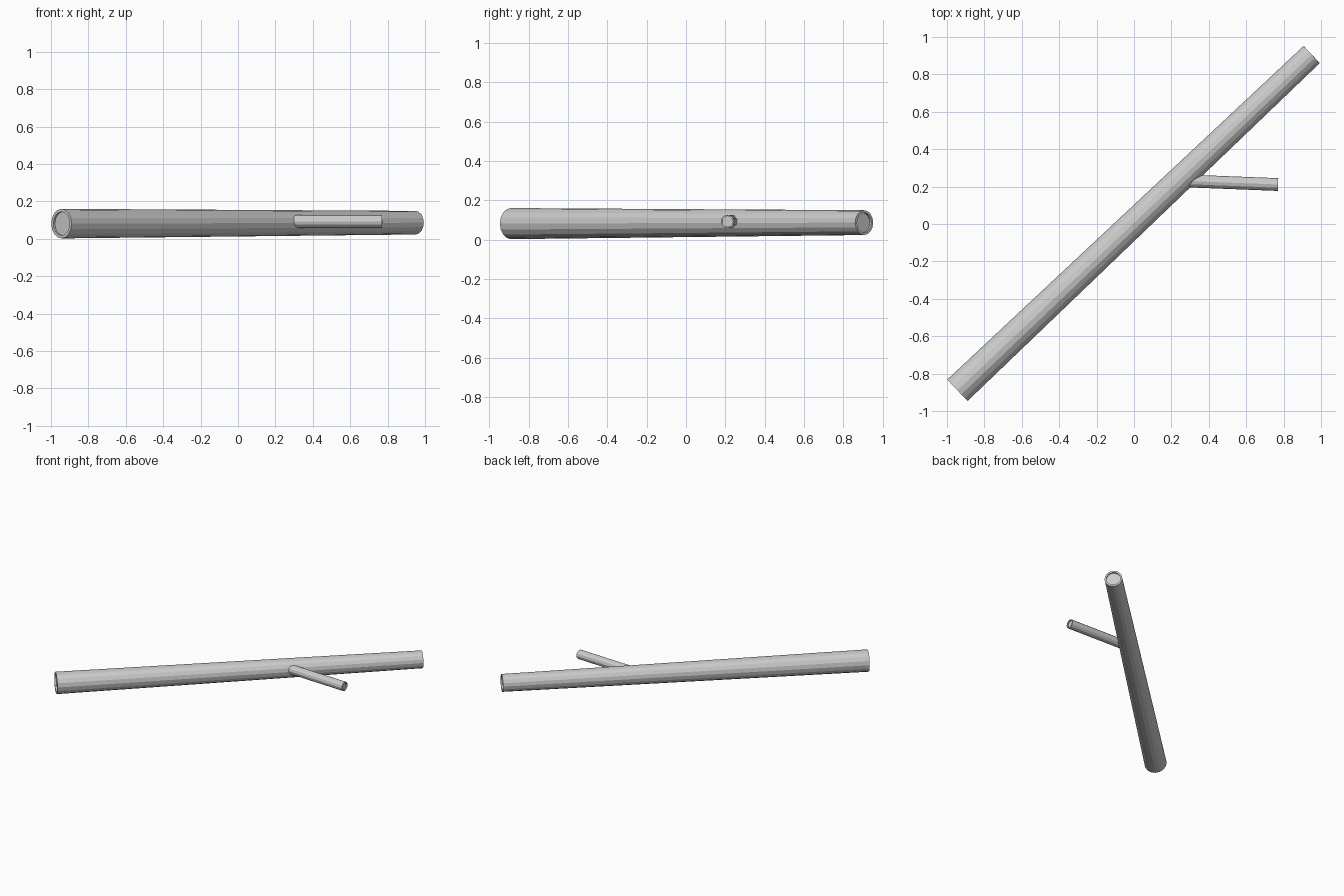
import bpy, bmesh
from mathutils import Vector

if "Cube" in bpy.data.objects:
    bpy.data.objects.remove(bpy.data.objects["Cube"])


def log(name, start, end, r0, r1, sides, inset, recess):
    """Tapered flat-faced log with a rim and a recessed cut face at each end."""
    start, end = Vector(start), Vector(end)
    axis = end - start
    bm = bmesh.new()
    bmesh.ops.create_cone(bm, cap_ends=True, segments=sides,
                          radius1=r0, radius2=r1, depth=axis.length)
    caps = [f for f in bm.faces if len(f.verts) > 4]
    for cap in caps:
        r = r0 if cap.normal.z < 0 else r1
        inward = -cap.normal.copy()
        bmesh.ops.inset_region(bm, faces=[cap], thickness=r * inset)
        # sink the cut face straight into the log
        out = bmesh.ops.extrude_discrete_faces(bm, faces=[cap])["faces"]
        bmesh.ops.translate(bm, verts=out[0].verts, vec=inward * recess)
    mesh = bpy.data.meshes.new(name)
    bm.to_mesh(mesh)
    bm.free()
    obj = bpy.data.objects.new(name, mesh)
    obj.location = (start + end) / 2
    obj.rotation_euler = axis.to_track_quat('Z', 'Y').to_euler()
    bpy.context.collection.objects.link(obj)
    return obj


# Main fallen trunk, lying diagonally
log("trunk", (-0.944, -0.889, 0.081), (0.950, 0.906, 0.086),
    0.079, 0.063, 16, 0.2, 0.012)

# Side branch, rooted inside the trunk
log("branch", (0.26, 0.231, 0.092), (0.77, 0.211, 0.092),
    0.034, 0.034, 12, 0.2, 0.010)
